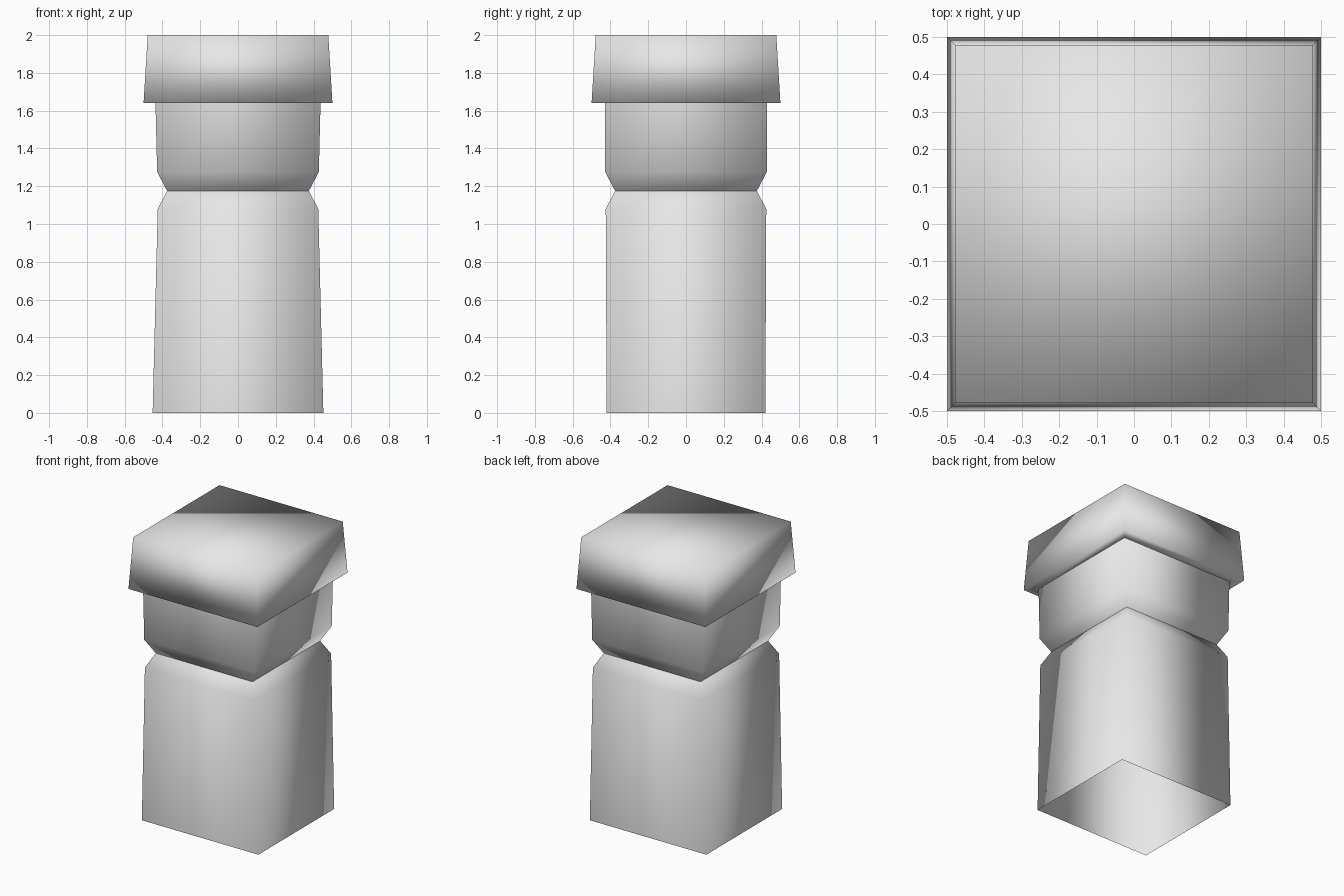
import bpy, bmesh

if "Cube" in bpy.data.objects:
    bpy.data.objects.remove(bpy.data.objects["Cube"], do_unlink=True)

grey = bpy.data.materials.new("light_grey")
grey.use_nodes = True
colour = (0.8, 0.8, 0.8, 1)
grey.diffuse_color = colour
bsdf = next(n for n in grey.node_tree.nodes if n.type == 'BSDF_PRINCIPLED')
bsdf.inputs["Base Color"].default_value = colour
bsdf.inputs["Roughness"].default_value = 0.8


def square_shell(name, rings, top=False):
    """Join rectangular rings (half x, half y, z), listed from bottom to top."""
    bm = bmesh.new()
    loops = [[bm.verts.new((sx * hx, sy * hy, z))
              for sx, sy in ((-1, -1), (1, -1), (1, 1), (-1, 1))]
             for hx, hy, z in rings]
    for low, high in zip(loops, loops[1:]):
        for i in range(4):
            j = (i + 1) % 4
            bm.faces.new((low[i], low[j], high[j], high[i]))
    if top:
        bm.faces.new(loops[-1])
    for face in bm.faces:
        face.smooth = True
    mesh = bpy.data.meshes.new(name)
    bm.to_mesh(mesh)
    bm.free()
    mesh.materials.append(grey)
    obj = bpy.data.objects.new(name, mesh)
    bpy.context.collection.objects.link(obj)
    return obj


# Tapered shaft, open underneath, narrowing at the neck
square_shell("lower_shaft", [(0.452, 0.42, 0), (0.425, 0.425, 1.08), (0.375, 0.375, 1.175)])

# Short block between the neck and the cap
square_shell("upper_shaft", [(0.375, 0.375, 1.175), (0.428, 0.428, 1.275), (0.437, 0.428, 1.64)])

# Overhanging cap with its underside lip
square_shell("cap", [(0.437, 0.428, 1.64), (0.5, 0.5, 1.64), (0.478, 0.478, 2)], top=True)
